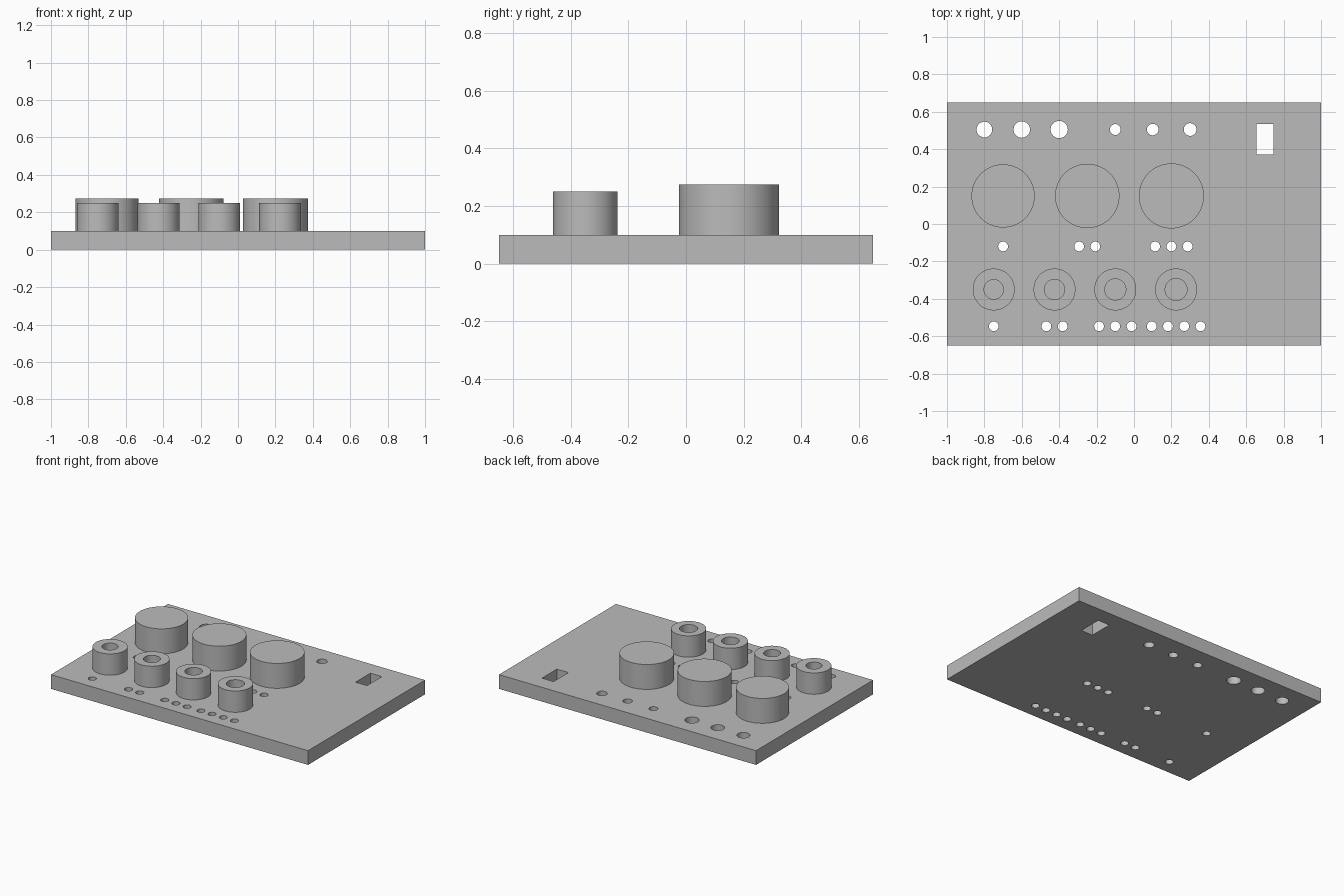
import bpy
import bmesh
from math import pi, radians
from mathutils import Matrix

cube = bpy.data.objects.get("Cube")
if cube:
    bpy.data.objects.remove(cube, do_unlink=True)

grey = bpy.data.materials.new("plain_grey")
grey.use_nodes = True
COLOUR = (0.5, 0.5, 0.5, 1)
grey.diffuse_color = COLOUR
grey.node_tree.nodes["Principled BSDF"].inputs["Base Color"].default_value = COLOUR

PLATE_TOP = 0.1


def finish(bm, name):
    """Turn a bmesh into a grey object."""
    bmesh.ops.recalc_face_normals(bm, faces=bm.faces)
    mesh = bpy.data.meshes.new(name)
    bm.to_mesh(mesh)
    bm.free()
    mesh.materials.append(grey)
    obj = bpy.data.objects.new(name, mesh)
    bpy.context.collection.objects.link(obj)
    return obj


def smooth(obj):
    bpy.ops.object.select_all(action='DESELECT')
    obj.select_set(True)
    bpy.context.view_layer.objects.active = obj
    bpy.ops.object.shade_smooth_by_angle(angle=radians(30))


def add_box(bm, x, y, z, sx, sy, sz):
    bmesh.ops.create_cube(bm, size=1, matrix=Matrix.Translation((x, y, z))
                          @ Matrix.Diagonal((sx, sy, sz, 1)))


def lathe(name, x, y, profile):
    """Spin a radius/height profile around a vertical axis."""
    bm = bmesh.new()
    verts = [bm.verts.new((r, 0, z)) for r, z in profile]
    edges = [bm.edges.new(pair) for pair in zip(verts, verts[1:])]
    bmesh.ops.spin(bm, geom=verts + edges, cent=(0, 0, 0), axis=(0, 0, 1),
                   angle=2 * pi, steps=64)
    bmesh.ops.remove_doubles(bm, verts=bm.verts, dist=0.0001)
    obj = finish(bm, name)
    obj.location = (x, y, 0)
    smooth(obj)


# Base plate
bm = bmesh.new()
add_box(bm, 0, 0, PLATE_TOP / 2, 2, 1.3, PLATE_TOP)
plate = finish(bm, "base_plate")

# Through holes: the back row grows in size, the marker rows count up
holes = [(-0.8, 0.505, 0.042), (-0.6, 0.505, 0.044), (-0.4, 0.505, 0.046),
         (-0.1, 0.505, 0.029), (0.1, 0.505, 0.031), (0.3, 0.505, 0.034)]


def marker_row(centres, y):
    for count, cx in enumerate(centres, 1):
        for i in range(count):
            holes.append((cx + (i - (count - 1) / 2) * 0.087, y, 0.026))


marker_row((-0.7, -0.25, 0.2), -0.12)
marker_row((-0.75, -0.425, -0.1, 0.225), -0.547)

bm = bmesh.new()
for x, y, r in holes:
    bmesh.ops.create_cone(bm, cap_ends=True, segments=48, radius1=r, radius2=r,
                          depth=0.3, matrix=Matrix.Translation((x, y, 0.05)))
# Rectangular slot
add_box(bm, 0.7, 0.453, 0.05, 0.09, 0.165, 0.3)
cutter = finish(bm, "hole_cutter")
cutter.hide_render = True

cut = plate.modifiers.new("holes", 'BOOLEAN')
cut.operation = 'DIFFERENCE'
cut.solver = 'EXACT'
cut.object = cutter
bpy.context.view_layer.objects.active = plate
bpy.ops.object.modifier_apply(modifier=cut.name)
bpy.data.objects.remove(cutter, do_unlink=True)
smooth(plate)

# Solid round pegs, each slightly wider than the last
base = PLATE_TOP - 0.01
for i, (x, r) in enumerate(((-0.7, 0.169), (-0.25, 0.172), (0.2, 0.174)), 1):
    lathe(f"large_peg_{i}", x, 0.15, [(r, base), (r, 0.275), (0, 0.275)])

# Hollow round sockets with growing bores
for i in range(4):
    bore = 0.052 + i * 0.0022
    lathe(f"socket_{i + 1}", -0.75 + i * 0.325, -0.35,
          [(bore, base), (bore, 0.25), (0.112, 0.25), (0.112, base), (bore, base)])
